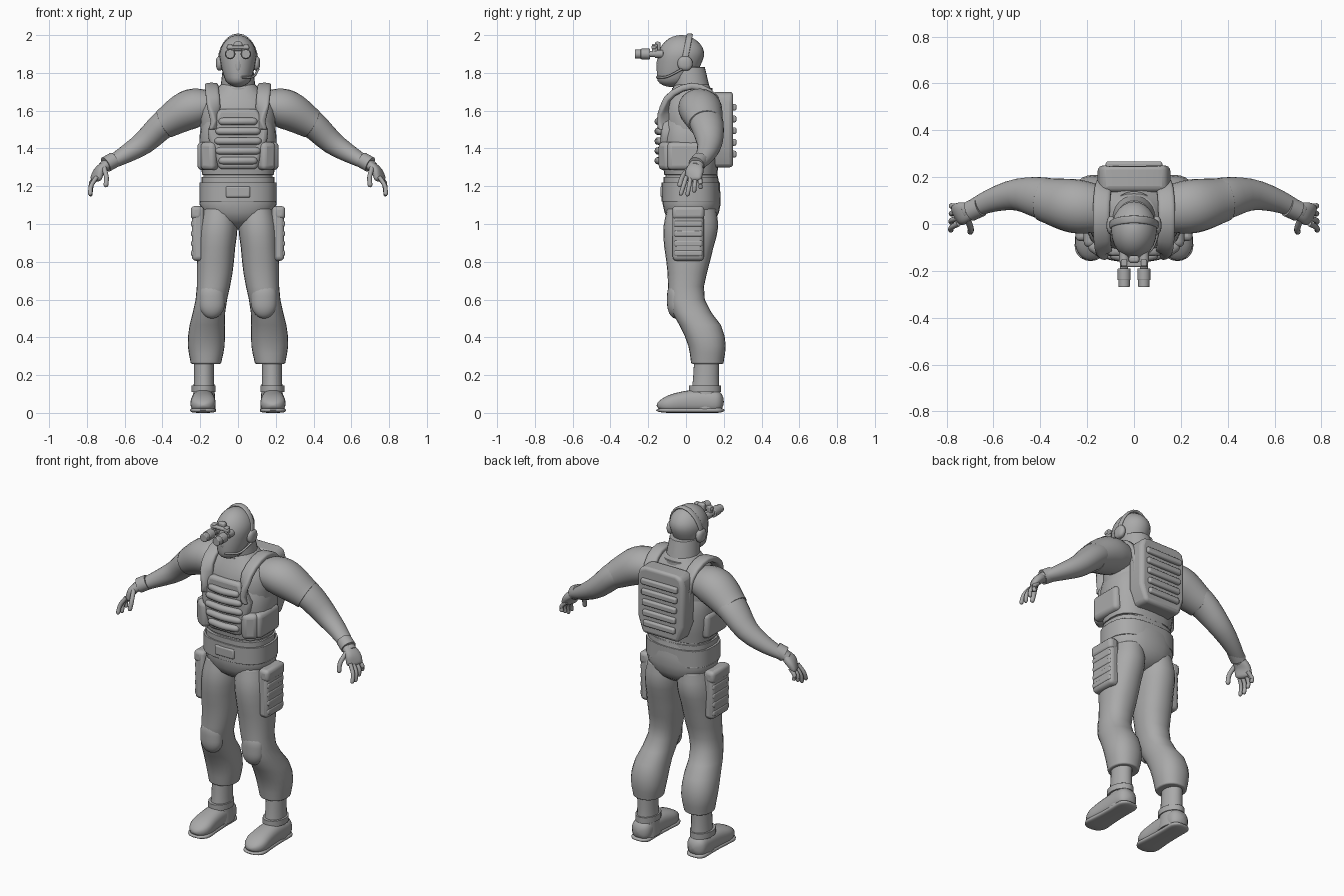
import bpy, bmesh, math
from mathutils import Vector, Matrix

cube = bpy.data.objects.get("Cube")
if cube:
    bpy.data.objects.remove(cube, do_unlink=True)

shade = (.4, .4, .4, 1)
grey = bpy.data.materials.new("plain_grey")
grey.use_nodes = True
grey.diffuse_color = shade
grey.node_tree.nodes["Principled BSDF"].inputs["Base Color"].default_value = shade


def finish(name, bm, mirror, bevel):
    """Turn a bmesh into a smooth shaded object with softened edges."""
    bmesh.ops.recalc_face_normals(bm, faces=bm.faces)
    mesh = bpy.data.meshes.new(name)
    bm.to_mesh(mesh)
    bm.free()
    mesh.materials.append(grey)
    obj = bpy.data.objects.new(name, mesh)
    bpy.context.collection.objects.link(obj)
    soften = obj.modifiers.new("Bevel", 'BEVEL')
    soften.width, soften.segments = bevel, 3
    soften.limit_method, soften.angle_limit = 'ANGLE', math.radians(50)
    if mirror:
        obj.modifiers.new("Mirror", 'MIRROR')
    bpy.ops.object.select_all(action='DESELECT')
    obj.select_set(True)
    bpy.context.view_layer.objects.active = obj
    bpy.ops.object.shade_smooth_by_angle(angle=math.radians(50))


def sample(values, t):
    """Smooth curve through evenly spaced values; a plain number stays constant."""
    if not isinstance(values, (tuple, list)):
        return values
    last = len(values) - 2
    i = min(int(t * (last + 1)), last)
    f = t * (last + 1) - i
    padded = [2 * values[0] - values[1], *values, 2 * values[-1] - values[-2]]
    a, b, c, d = padded[i:i + 4]
    bend = (2 * a - 5 * b + 4 * c - d) * f + (3 * b - a - 3 * c + d) * f * f
    return b + f * (c - a + bend) / 2


def loft(name, x, y, z, width, depth=None, facing="up", square=1, dome=(0, 0),
         mirror=False, bevel=.008, steps=18, sides=24):
    """Skin elliptical rings along a curve; dome rounds off a share of either end."""
    depth = width if depth is None else depth
    times = [(1 - math.cos(math.pi * i / steps)) / 2 for i in range(steps + 1)]
    centres = [Vector([sample(axis, t) for axis in (x, y, z)]) for t in times]
    bm = bmesh.new()
    rings = []
    for i, t in enumerate(times):
        u, v = Vector((1, 0, 0)), Vector((0, 1, 0))
        if facing == "forward":
            v = Vector((0, 0, 1))
        elif facing in ("path", "hoop"):
            along = (centres[min(i + 1, steps)] - centres[max(i - 1, 0)]).normalized()
            u = along.cross(Vector((0, 0, 1)) if facing == "path" else v).normalized()
            v = u.cross(along)
        scale = 1
        for share, gap in zip(dome, (t, 1 - t)):
            if gap < share:
                scale *= max(.05, math.sqrt(1 - (1 - gap / share) ** 2))
        ring = []
        for k in range(sides):
            angle = math.tau * k / sides
            c, s = math.cos(angle), math.sin(angle)
            c = math.copysign(abs(c) ** square, c) * sample(width, t)
            s = math.copysign(abs(s) ** square, s) * sample(depth, t)
            ring.append(bm.verts.new(centres[i] + (u * c + v * s) * scale))
        rings.append(ring)
    for low, high in zip(rings, rings[1:]):
        for k in range(sides):
            bm.faces.new((low[k - 1], low[k], high[k], high[k - 1]))
    bm.faces.new(rings[0])
    bm.faces.new(rings[-1])
    finish(name, bm, mirror, bevel)


def box(name, centre, size, turn=0, bevel=.01, mirror=False):
    """Rounded box, turned in degrees about the vertical."""
    bm = bmesh.new()
    bmesh.ops.create_cube(bm, size=1)
    bmesh.ops.scale(bm, verts=bm.verts, vec=size)
    bmesh.ops.rotate(bm, verts=bm.verts, matrix=Matrix.Rotation(math.radians(turn), 3, 'Z'))
    bmesh.ops.translate(bm, verts=bm.verts, vec=centre)
    finish(name, bm, mirror, bevel)


def panel(name, outline, front, back, wrap):
    """Symmetrical slab from half an x, z outline, its sides bent by wrap."""
    bm = bmesh.new()
    points = outline + [(-x, z) for x, z in reversed(outline)]
    layers = [[bm.verts.new((x, y + wrap * abs(x), z)) for x, z in points] for y in (front, back)]
    for layer in layers:
        bm.faces.new(layer)
    for i in range(len(points)):
        bm.faces.new((layers[0][i - 1], layers[0][i], layers[1][i], layers[1][i - 1]))
    finish(name, bm, False, .02)


# Torso from crotch to the base of the neck
loft("torso", 0, .03, (.97, 1.74), (.1, .2, .19, .18, .19, .2, .19, .09),
     (.1, .15, .15, .13, .14, .15, .14, .09), square=.85, dome=(.08, 0))

# Belt in two overlapping bands
loft("belt", 0, .025, (1.12, 1.22), .205, .154, square=.75, bevel=.015)
loft("waistband", 0, .025, (1.18, 1.25), .193, .145, square=.75, bevel=.015)
box("belt_buckle", (0, -.125, 1.17), (.13, .02, .06))

# Vest body, its side pouches and shoulder straps
loft("vest", 0, .025, (1.26, 1.61), (.19, .203, .2, .16), (.14, .155, .155, .13),
     square=.75, bevel=.015)
box("side_pouch", (.185, 0, 1.36), (.06, .2, .15), bevel=.025, mirror=True)
box("front_side_pouch", (.15, -.1, 1.36), (.09, .07, .15), turn=35, bevel=.025, mirror=True)
loft("shoulder_strap", (.12, .14, .12), (-.12, -.1, .03, .15, .18), (1.5, 1.66, 1.73, 1.67, 1.5),
     .036, .018, facing="path", square=.6, mirror=True)

# Chest plate with ribs
panel("chest_plate", [(.1, 1.61), (.16, 1.5), (.155, 1.45), (.1, 1.29)], -.15, -.09, .12)
for i in range(5):
    half = .08 + .045 * math.sin(math.pi * (i + 1) / 6)
    loft("chest_rib", (-half, half), (-.13, -.147, -.13), 1.335 + i * .052, .02,
         facing="path", dome=(.1, .1), sides=12)

# Backpack with ribs
panel("backpack", [(.1, 1.7), (.14, 1.69), (.155, 1.64), (.155, 1.4), (.12, 1.3)],
      .26, .15, -.08)
for i in range(5):
    box("backpack_rib", (0, .252, 1.37 + i * .062), (.21 + i * .008, .03, .036))

# Trousers with knee pads
loft("trouser_leg", (.1, .115, .13, .163, .17), (.03, .025, .015, .01, 0, .01, .075, .11, .113),
     (1.08, .26), (.09, .105, .1, .097, .088, .083, .093, .098, .08),
     (.13, .145, .13, .11, .095, .1, .11, .1, .085), square=.9, mirror=True, bevel=.015)
loft("knee_pad", .138, -.055, (.5, .7), .068, .045, dome=(.4, .4), mirror=True)

# Thigh pouches with flaps and ribs
box("thigh_pouch", (.212, .012, .95), (.065, .165, .29), bevel=.022, mirror=True)
box("thigh_pouch_flap", (.22, .012, 1.06), (.06, .17, .07), bevel=.02, mirror=True)
for i in range(4):
    box("thigh_pouch_rib", (.237, .012, .845 + i * .052), (.022, .15, .034), mirror=True)

# Boots
loft("boot_shaft", .18, (.11, .1), (.3, .02), (.052, .054, .062), (.066, .07, .088), mirror=True)
loft("boot_foot", .185, (.2, -.155), (.06, .06, .04), (.058, .062, .072), (.06, .06, .04),
     facing="forward", square=.8, dome=(.12, .25), mirror=True)
loft("boot_sole", .185, (.205, -.158), .014, (.06, .06, .075), .014,
     facing="forward", square=.6, dome=(.12, .2), mirror=True, bevel=.004)
loft("boot_strap", .182, .1, (.11, .145), .064, .084, mirror=True)

# Arms: short sleeve, bare arm and cuff
loft("sleeve", (.1, .39), (.06, .075, .105), (1.62, 1.61, 1.53), (.09, .115, .092),
     (.07, .105, .08), facing="path", mirror=True, bevel=.015)
loft("arm", (.28, .72), (.08, .11, .125, .1, .05), (1.59, 1.53, 1.43, 1.36, 1.3),
     (.09, .09, .068, .05, .034), (.085, .075, .062, .045, .026), facing="path", mirror=True)
loft("cuff", (.655, .7), (.075, .055), (1.34, 1.315), .044, .042, facing="path", mirror=True)

# Hands: palm, four fingers and thumb
loft("palm", (.69, .735, .757), (.055, .036), (1.32, 1.28, 1.225), (.033, .048, .046),
     (.024, .025, .018), facing="path", square=.8, dome=(0, .15), mirror=True)
for i in range(4):
    root, tip = .002 + i * .024, -.03 + i * .036
    length = .09 + .012 * math.sin(i * math.pi / 2) - i * .008
    loft("finger", (.748, .778, .783 - i * .003), (root, (root + tip) / 2, tip),
         (1.25, 1.24 - length), .0115, facing="path", dome=(0, .12), mirror=True, sides=10)
loft("thumb", (.71, .697, .7), (.02, -.02, -.036), (1.3, 1.195), .013,
     facing="path", dome=(0, .12), mirror=True, sides=10)

# Neck with rolled collar
loft("neck", 0, (.04, .01), (1.66, 1.83), (.1, .08), (.1, .09))
loft("collar", 0, .033, (1.67, 1.72), .103, .107, bevel=.02)

# Head
loft("head", 0, (-.075, -.045, -.025, -.025), (1.725, 2), (.055, .085, .1, .1),
     (.075, .11, .125, .125), dome=(.15, .45))
loft("nose", 0, (-.14, -.138), (1.8, 1.89), .018, dome=(.3, .6))

# Headset: band, ear cups and microphone boom
arc = [math.pi * i / 8 for i in range(9)]
loft("headband", [.102 * math.cos(a) for a in arc], [.03 * math.sin(a) - .01 for a in arc],
     [1.85 + .152 * math.sin(a) for a in arc], .007, .016, facing="hoop", square=.7, bevel=.003)
loft("ear_cup", .097, (-.045, .035), 1.85, .02, .038, facing="forward", square=.8,
     dome=(.4, .4), mirror=True)
loft("microphone_boom", (.108, .08, .02), (-.02, -.1, -.155), (1.82, 1.78, 1.777), .006,
     facing="path", sides=8, bevel=.002)

# Night vision goggles: mount, bridge, hinges and two stepped tubes
box("goggle_mount", (0, -.15, 1.94), (.045, .03, .05))
box("goggle_bridge", (0, -.17, 1.935), (.12, .026, .018), bevel=.006)
box("goggle_hinge", (.042, -.165, 1.925), (.026, .03, .055), bevel=.006, mirror=True)
for part, near, far, radius in (("eyepiece", -.12, -.165, .021), ("barrel", -.16, -.2, .017),
                                ("housing", -.19, -.24, .028), ("lens", -.23, -.27, .024)):
    loft("goggle_" + part, .042, (near, far), 1.9, radius, facing="forward", mirror=True,
         bevel=.004, steps=2)
